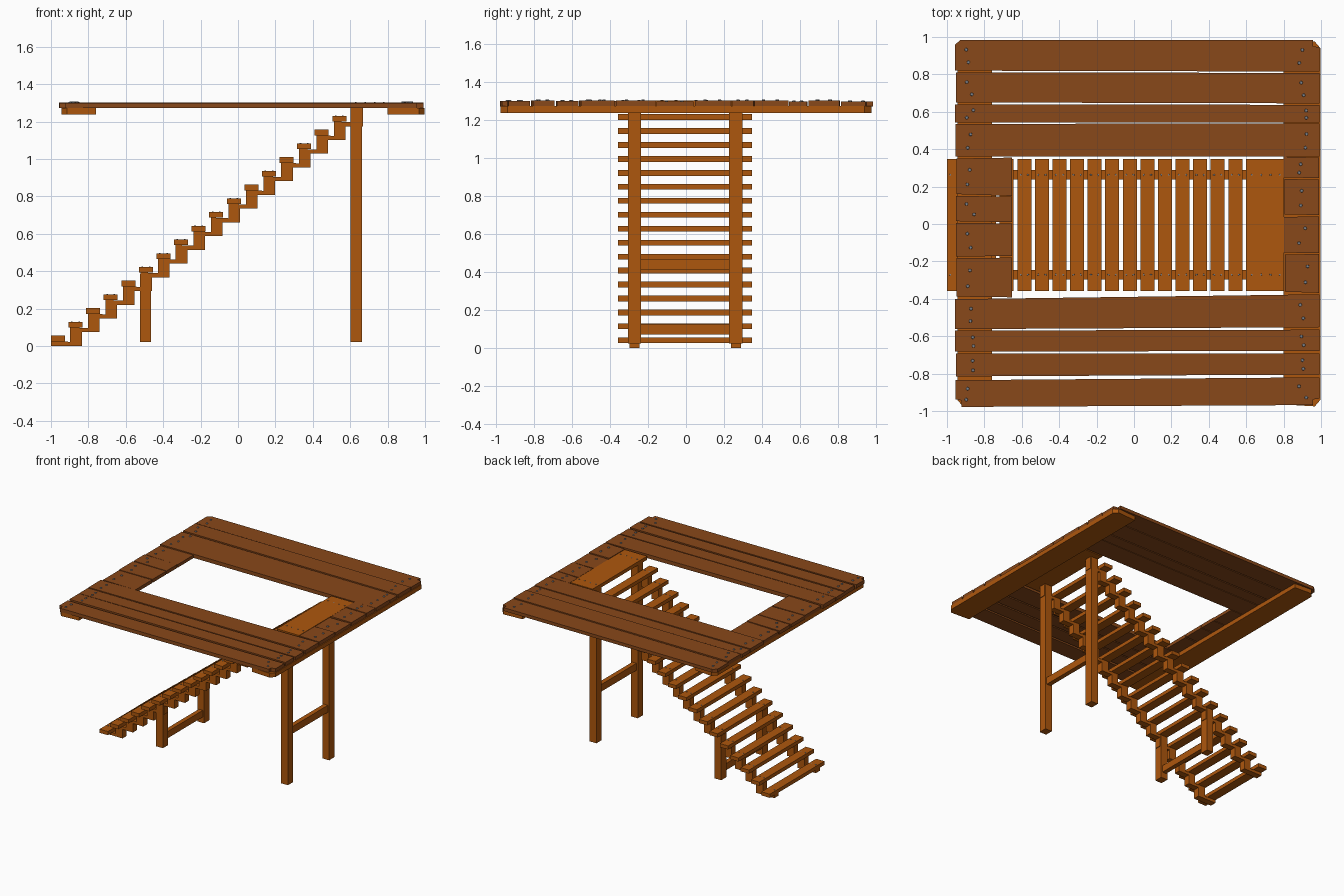
import bpy, bmesh, random
from mathutils import Matrix, Vector

if "Cube" in bpy.data.objects:
    bpy.data.objects.remove(bpy.data.objects["Cube"])

random.seed(4)


def material(name, rgb):
    m = bpy.data.materials.new(name)
    m.diffuse_color = (*rgb, 1)
    m.use_nodes = True
    m.node_tree.nodes["Principled BSDF"].inputs["Base Color"].default_value = m.diffuse_color
    return m


ORANGE = material("stair_wood", (0.42, 0.095, 0.004))
BROWN = material("deck_wood", (0.25, 0.065, 0.010))
STEEL = material("nail_steel", (0.22, 0.24, 0.27))


def finish(name, bm, mat):
    bmesh.ops.recalc_face_normals(bm, faces=bm.faces)
    me = bpy.data.meshes.new(name)
    bm.to_mesh(me)
    bm.free()
    me.materials.append(mat)
    ob = bpy.data.objects.new(name, me)
    bpy.context.collection.objects.link(ob)
    return ob


def box(name, x, y, z, mat):
    bm = bmesh.new()
    size = Vector((x[1] - x[0], y[1] - y[0], z[1] - z[0]))
    mid = Vector((sum(x) / 2, sum(y) / 2, sum(z) / 2))
    bmesh.ops.create_cube(bm, size=1, matrix=Matrix.Translation(mid) @ Matrix.Diagonal((*size, 1)))
    return finish(name, bm, mat)


def prism(name, outline, offset, mat):
    bm = bmesh.new()
    face = bm.faces.new([bm.verts.new(p) for p in outline])
    new = bmesh.ops.extrude_face_region(bm, geom=[face])["geom"]
    bmesh.ops.translate(bm, vec=offset, verts=[v for v in new if isinstance(v, bmesh.types.BMVert)])
    return finish(name, bm, mat)


def nails(name, points, radius, height, sides=8):
    bm = bmesh.new()
    for p in points:
        bmesh.ops.create_cone(bm, cap_ends=True, segments=sides, radius1=radius, radius2=radius * 0.75,
                              depth=height, matrix=Matrix.Translation(p))
    return finish(name, bm, STEEL)


# Stair treads
STEPS, DX, DZ = 17, 0.094, 0.0734
TREAD_Y = (-0.357, 0.348)
tread_nails = []
for k in range(STEPS):
    x, z = -1 + k * DX, k * DZ
    box(f"tread_{k + 1}", (x, x + 0.075), TREAD_Y, (z + 0.025, z + 0.055), ORANGE)
    tread_nails += [(x + dx, y, z + 0.055) for dx in (0.018, 0.057) for y in (-0.271, 0.263)]

# Zigzag stringers carrying the treads
for name, y0 in (("front_stringer", -0.297), ("back_stringer", 0.237)):
    upper, lower = [(-1, 0.0), (-1, 0.026)], []
    for k in range(STEPS):
        x, z = -1 + k * DX, k * DZ
        rise = z + DZ + 0.026
        upper += [(x + 0.103, z + 0.022), (x + 0.103, rise)]
        lower += [(x + 0.165, z), (x + 0.165, z + DZ)]
    end = -1 + (STEPS - 1) * DX + 0.165
    outline = upper + [(end, STEPS * DZ + 0.026)] + lower[:-1][::-1]
    prism(name, [(x, y0, z) for x, z in outline], (0, 0.052, 0), ORANGE)

# Top landing
box("landing_board", (0.6, 0.802), TREAD_Y, (1.272, 1.301), ORANGE)
tread_nails += [(x, y, 1.301) for x in (0.63, 0.68, 0.73, 0.78) for y in (-0.271, 0.263)]
nails("stair_nails", tread_nails, 0.006, 0.004, 6)

# Posts and their cross rails
for label, px, top, rail in (("short", (-0.525, -0.465), 0.385, (0.07, 0.125)),
                             ("tall", (0.602, 0.664), 1.272, (0.41, 0.468))):
    for side, y in (("front", (-0.305, -0.238)), ("back", (0.227, 0.296))):
        box(f"{label}_{side}_post", px, y, (0.022, top), ORANGE)
    box(f"{label}_cross_rail", (px[0] + 0.012, px[1] - 0.012), (-0.24, 0.23), rail, ORANGE)

# Long bearer boards beneath the two deck ends
def bearer(name, x0, x1, z):
    c = 0.03
    pts = [(x0 + c, -0.975), (x1, -0.965), (x1, 0.965), (x0 + c, 0.975),
           (x0, 0.94), (x0, -0.94)]
    return prism(name, [(x, y, z) for x, y in pts], (0, 0, 0.035), ORANGE)


bearer("left_bearer", -0.945, -0.76, 1.237)
right = bearer("right_bearer", -0.997, -0.8, 1.237)
right.data.transform(Matrix.Diagonal((-1, 1, 1, 1)))
right.data.flip_normals()

# Deck planks: y edges as left low, left high, right low, right high
LONG = [(0.82, 0.985, 0.815, 0.985), (0.65, 0.81, 0.645, 0.808), (0.542, 0.64, 0.542, 0.637),
        (0.36, 0.535, 0.36, 0.538), (-0.562, -0.402, -0.552, -0.376), (-0.683, -0.57, -0.678, -0.565),
        (-0.815, -0.692, -0.805, -0.692), (-0.978, -0.835, -0.968, -0.82)]
LEFT = [(0.16, 0.35, 0.15, 0.355), (0.015, 0.15, 0.01, 0.146), (-0.175, 0.006, -0.17, 0.003),
        (-0.388, -0.182, -0.392, -0.18)]
RIGHT = [(0.25, 0.36, 0.245, 0.355), (0.052, 0.24, 0.048, 0.238), (-0.153, 0.038, -0.155, 0.04),
         (-0.362, -0.164, -0.368, -0.16)]
deck_nails = []


def plank(name, x0, x1, e, ends):
    top = 1.299 + random.uniform(-0.003, 0.004)
    a, b, c, d = e
    x0 += random.uniform(-0.004, 0.004)
    pts = [(x0, a), (x1, c), (x1, d), (x0, b)]
    if b > 0.95:    # clipped outer corners
        pts = [(x0, a), (x1, c), (x1, d - 0.04), (x1 - 0.035, d - 0.035), (x1 - 0.035, d),
               (x0 + 0.03, b), (x0, b - 0.025)]
    if a < -0.95:
        pts = [(x0, a + 0.04), (x0 + 0.03, a + 0.035), (x0 + 0.03, a), (x1 - 0.035, c),
               (x1 - 0.035, c + 0.03), (x1, c + 0.035), (x1, d), (x0, b)]
    prism(name, [(x, y, 1.271) for x, y in pts], (0, 0, top - 1.271), BROWN)
    for nx, lo, hi in ((-0.88, a, b), (0.905, c, d)):
        if (nx < 0 and "left" in ends) or (nx > 0 and "right" in ends):
            for f in (0.27, 0.68):
                deck_nails.append((nx + random.uniform(-0.025, 0.025), lo + f * (hi - lo), top + 0.001))


for i, e in enumerate(LONG):
    plank(f"long_plank_{i + 1}", -0.953, 0.992, e, ("left", "right"))
for i, e in enumerate(LEFT):
    plank(f"left_plank_{i + 1}", -0.95, -0.652, e, ("left",))
for i, e in enumerate(RIGHT):
    plank(f"right_plank_{i + 1}", 0.803, 0.99, e, ("right",))
nails("deck_nails", deck_nails, 0.010, 0.008)
